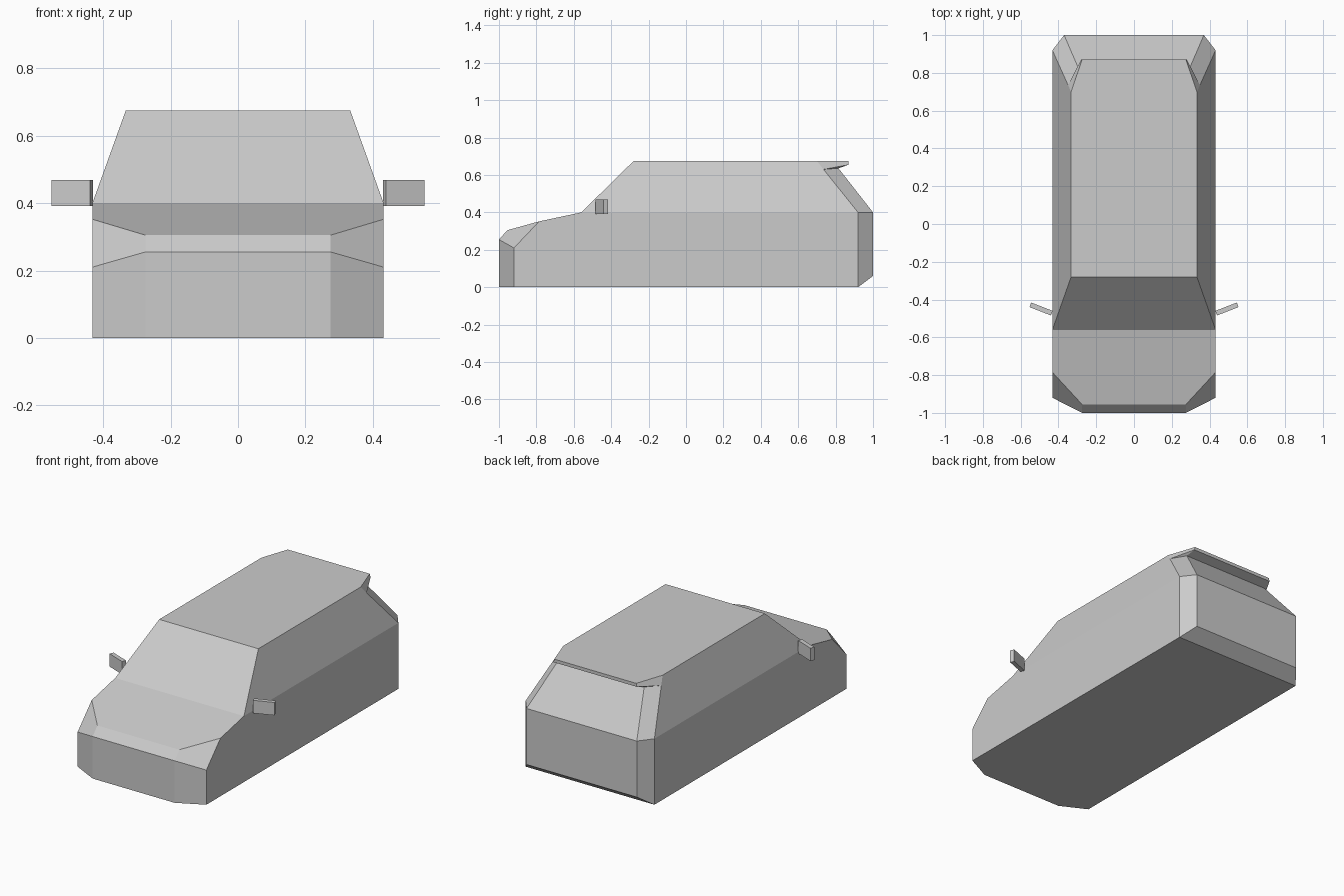
import bpy
import bmesh
from mathutils import Matrix, Vector

cube = bpy.data.objects.get("Cube")
if cube:
    bpy.data.objects.remove(cube, do_unlink=True)

grey = bpy.data.materials.new("plain grey")
grey.use_nodes = True
colour = (0.6, 0.6, 0.6, 1)
grey.diffuse_color = colour
grey.node_tree.nodes["Principled BSDF"].inputs["Base Color"].default_value = colour


def finish(name, bm):
    bmesh.ops.recalc_face_normals(bm, faces=bm.faces)
    mesh = bpy.data.meshes.new(name)
    bm.to_mesh(mesh)
    bm.free()
    mesh.materials.append(grey)
    obj = bpy.data.objects.new(name, mesh)
    bpy.context.collection.objects.link(obj)
    return obj


# Corner points of the left half of the body
half = {
    "nose_base": (0.275, -1, 0), "nose_top": (0.275, -1, 0.255),
    "wing_base": (0.432, -0.92, 0), "wing_top": (0.432, -0.92, 0.21),
    "lip": (0.275, -0.955, 0.305), "hood_side": (0.432, -0.785, 0.352),
    "cowl": (0.432, -0.56, 0.4), "roof_front": (0.333, -0.28, 0.675),
    "roof_rear": (0.333, 0.7, 0.675), "spoiler_tip": (0.275, 0.87, 0.675),
    "spoiler_low": (0.28, 0.87, 0.655), "pillar_top": (0.349, 0.735, 0.63),
    "window_top": (0.29, 0.815, 0.636), "belt_side": (0.432, 0.92, 0.4),
    "belt_rear": (0.37, 1, 0.4), "sill_side": (0.432, 0.92, 0),
    "sill_rear": (0.37, 1, 0.06),
}

# Panels that span the whole width, outlined along one half
across = [
    "nose_base nose_top", "nose_top lip", "lip hood_side cowl",
    "cowl roof_front", "roof_front roof_rear spoiler_tip",
    "spoiler_tip spoiler_low", "spoiler_low window_top",
    "window_top belt_rear", "belt_rear sill_rear", "sill_rear sill_side",
    "sill_side wing_base nose_base",
]

# Panels repeated on both sides
sides = [
    "nose_base wing_base wing_top nose_top",
    "nose_top wing_top hood_side lip",
    "wing_base sill_side belt_side cowl hood_side wing_top",
    "cowl belt_side pillar_top roof_rear roof_front",
    "roof_rear pillar_top spoiler_low spoiler_tip",
    "pillar_top window_top spoiler_low",
    "pillar_top belt_side belt_rear window_top",
    "belt_side sill_side sill_rear belt_rear",
]

# Body
bm = bmesh.new()
left = {k: bm.verts.new(p) for k, p in half.items()}
right = {k: bm.verts.new((-x, y, z)) for k, (x, y, z) in half.items()}
for panel in across:
    keys = panel.split()
    bm.faces.new([left[k] for k in keys] + [right[k] for k in reversed(keys)])
for panel in sides:
    for points in (left, right):
        bm.faces.new([points[k] for k in panel.split()])
finish("body", bm)

# Door mirrors, swept back from the body sides
for name, s in (("left_mirror", 1), ("right_mirror", -1)):
    bm = bmesh.new()
    place = (Matrix.Translation(Vector((s * 0.492, -0.45, 0.43)))
             @ Matrix.Rotation(s * 0.37, 4, "Z")
             @ Matrix.Diagonal((0.122, 0.026, 0.078, 1)))
    bmesh.ops.create_cube(bm, size=1, matrix=place)
    finish(name, bm)
